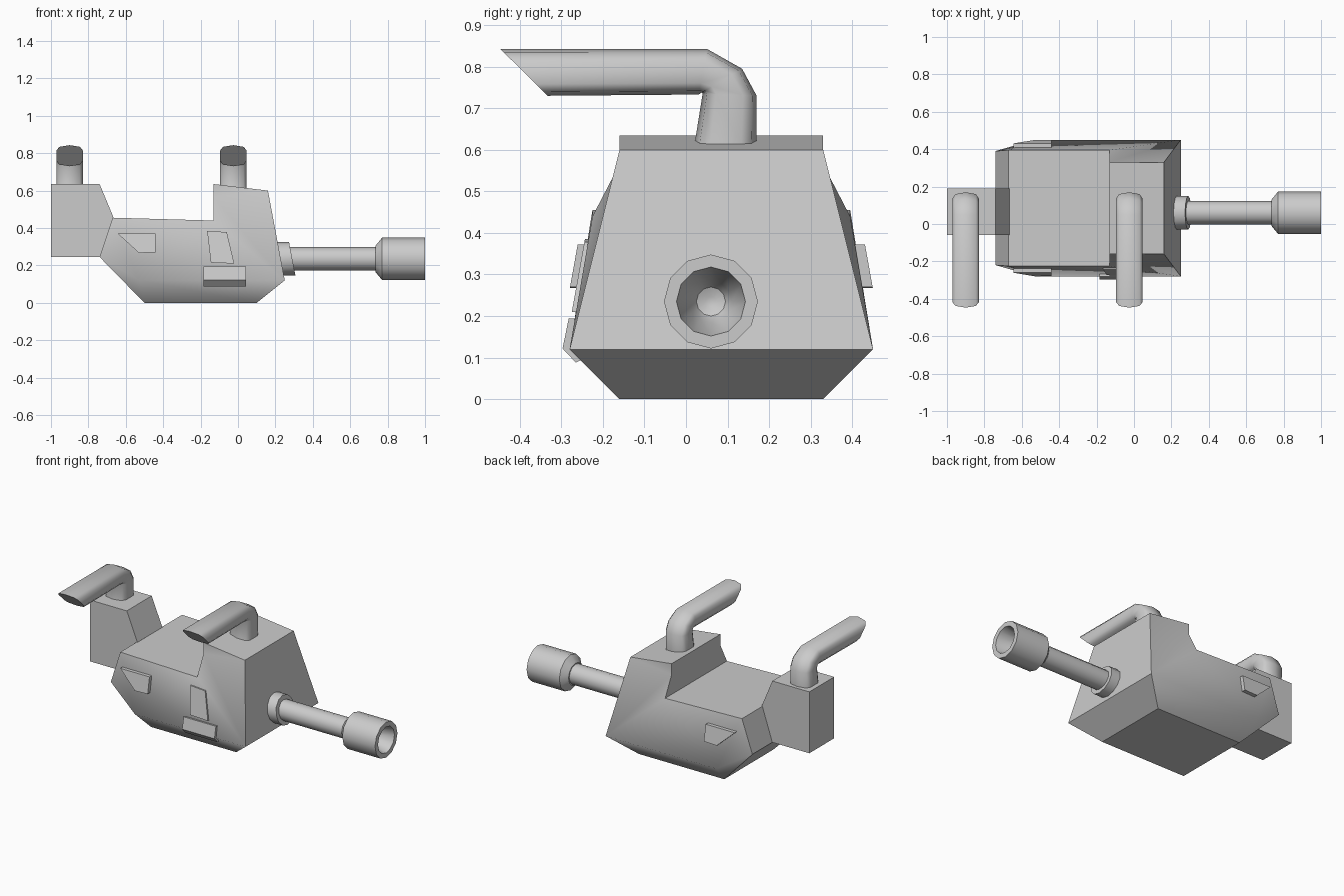
import bpy, bmesh, math

if "Cube" in bpy.data.objects:
    bpy.data.objects.remove(bpy.data.objects["Cube"])

CY = 0.085          # body centre line in y
AY, AZ = 0.06, 0.235  # barrel axis


def make(name, verts, faces, smooth=()):
    bm = bmesh.new()
    vs = [bm.verts.new(v) for v in verts]
    for i, f in enumerate(faces):
        face = bm.faces.new([vs[k] for k in f])
        face.smooth = i in smooth
    bmesh.ops.recalc_face_normals(bm, faces=bm.faces[:])
    me = bpy.data.meshes.new(name)
    bm.to_mesh(me)
    bm.free()
    ob = bpy.data.objects.new(name, me)
    bpy.context.collection.objects.link(ob)
    return ob


def loft(name, rings, smooth=False, cap=True):
    """Skin a list of closed rings with equal point counts."""
    n = len(rings[0])
    verts = [p for r in rings for p in r]
    faces = [(a * n + i, a * n + (i + 1) % n, (a + 1) * n + (i + 1) % n, (a + 1) * n + i)
             for a in range(len(rings) - 1) for i in range(n)]
    sm = set(range(len(faces))) if smooth else ()
    if cap:
        faces += [tuple(range(n)), tuple(range(len(verts) - n, len(verts)))]
    return make(name, verts, faces, sm)


def lathe(name, profile, shear=0.0, n=12):
    """Turn (x, radius) points around the barrel axis."""
    rings = []
    for x, r in profile:
        ring = []
        for i in range(n):
            a = 2 * math.pi * i / n
            dz = r * math.cos(a)
            ring.append((x - shear * dz, AY + r * math.sin(a), AZ + dz))
        rings.append(ring)
    ob = loft(name, rings)
    for o in bpy.context.selected_objects:
        o.select_set(False)
    ob.select_set(True)
    bpy.context.view_layer.objects.active = ob
    bpy.ops.object.shade_smooth_by_angle(angle=math.radians(32))
    return ob


# Main body: half points as (x, z, half width), mirrored across the centre line
half = [(0.10, 0.0, .245), (0.25, .12, .365), (0.16, .60, .245), (-.13, .635, .245),
        (-.13, .565, .245), (-.13, .44, .31), (-.67, .455, .31), (-.74, .245, .305),
        (-.50, 0.0, .245), (-.53, .12, .365)]
FB, FM, FT, T0, TS, T1, RT, TL, RB, RM = range(10)
side = [(FB, RB, RM, FM), (RB, TL, RM), (RM, TL, RT), (RM, RT, T1), (FM, RM, T1),
        (FM, T1, TS), (FM, TS, FT), (FT, TS, T0)]
verts = [(x, CY + s * w, z) for s in (-1, 1) for x, z, w in half]
faces = side + [tuple(k + 10 for k in f) for f in side]
smooth = set(range(len(faces)))
faces += [(i, (i + 1) % 9, (i + 1) % 9 + 10, i + 10) for i in range(9)]
make("body", verts, faces, smooth)

# Rear block
block = [(-1, .245), (-1, .635), (-.74, .635), (-.665, .455), (-.74, .245)]
loft("rear_block", [[(x, y, z) for x, z in block] for y in (-.06, .19)])

# Bent pipes: each ring spans an outer and an inner (y, z) point
section = [(0, 1), (.055, .84), (.07, .5), (.07, -.5), (.055, -.84),
           (0, -1), (-.055, -.84), (-.07, -.5), (-.07, .5), (-.055, .84)]
bends = [((.17, .61), (.02, .61)), ((.17, .73), (.04, .735)), ((.135, .795), (.038, .738)),
         ((.05, .843), (.03, .733)), ((-.447, .843), (-.333, .73))]
for label, px in (("rear_pipe", -.9), ("front_pipe", -.025)):
    rings = []
    for o, i in bends:
        rings.append([(px + sx, *[(o[k] + i[k]) / 2 + t * (o[k] - i[k]) / 2 for k in (0, 1)])
                      for sx, t in section])
    loft(label, rings, smooth=True)

# Barrel, hollow muzzle and tilted collar
lathe("barrel", [(.2, .063), (.75, .063)])
lathe("muzzle", [(.735, .07), (.77, .113), (1.0, .113), (1.0, .083),
                 (.86, .05), (.835, .035), (.825, .012)])
lathe("collar", [(.2, .09), (.29, .09), (.29, .06)], shear=.19)


# Side plates that follow the slope of the hull
def plate(name, pts, t, s):
    def ring(d):
        return [(x, CY + s * (.365 - (z - .12) * .18 + d), z) for x, z in pts]
    loft(name, [ring(-.03), ring(t)])


window = [(-.645, .372), (-.44, .372), (-.44, .27), (-.53, .267)]
plate("window_front", window, .026, -1)
plate("window_back", window, .026, 1)
plate("door", [(-.165, .385), (-.06, .378), (-.02, .21), (-.145, .215)], .011, -1)

# Step box on the lower front edge
step = [(-.24, .19), (-.282, .195), (-.297, .122), (-.265, .088), (-.24, .1)]
loft("step_box", [[(x, y, z) for y, z in step] for x in (-.185, .042)])
